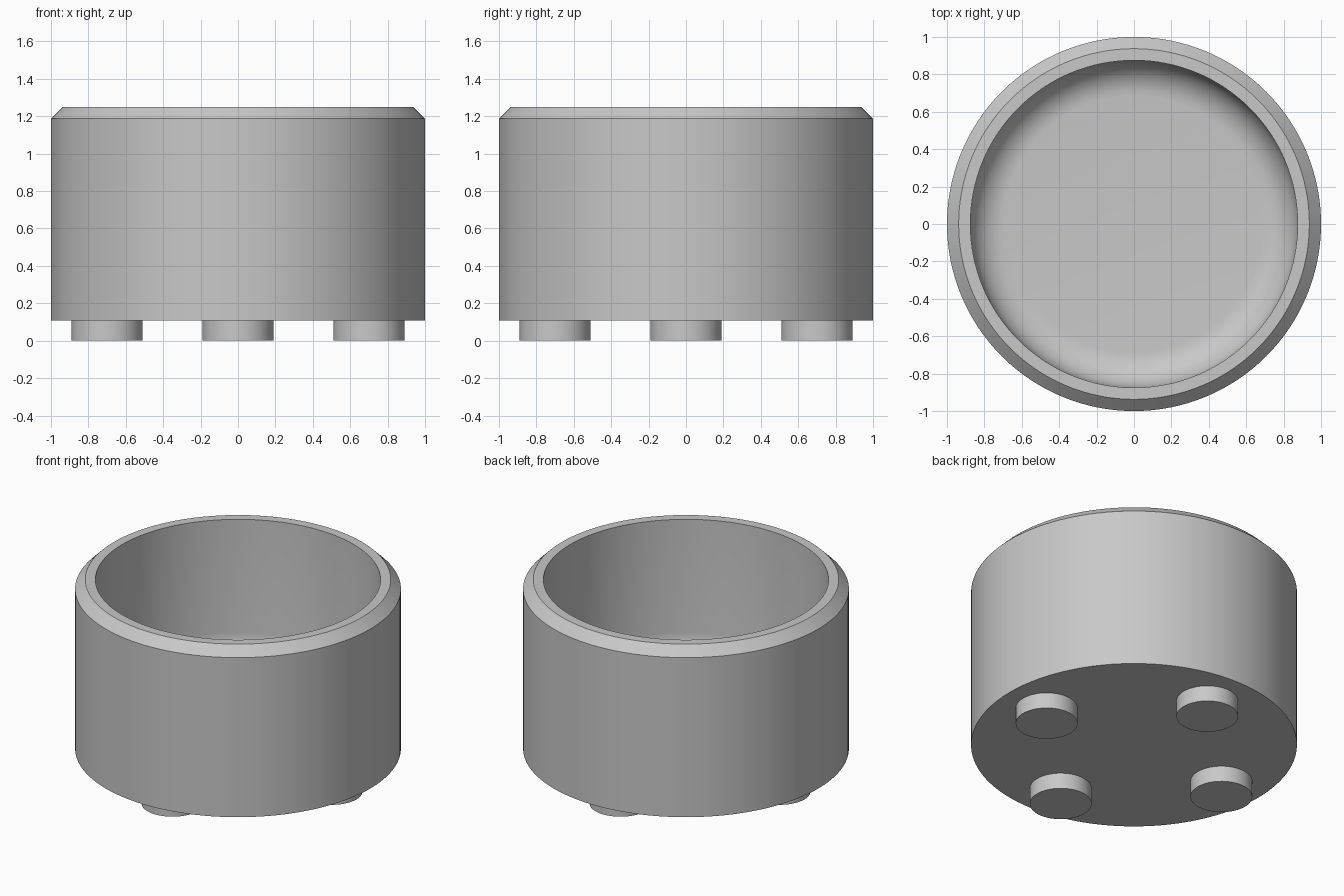
import bpy, bmesh, math
from mathutils import Matrix

if "Cube" in bpy.data.objects:
    bpy.data.objects.remove(bpy.data.objects["Cube"])

grey = bpy.data.materials.new("plain grey")
grey.diffuse_color = (0.58, 0.58, 0.58, 1)
grey.use_nodes = True
grey.node_tree.nodes["Principled BSDF"].inputs["Base Color"].default_value = grey.diffuse_color


def lathe(name, profile, steps, location=(0, 0, 0)):
    """Spin an (r, z) profile that starts and ends on the axis."""
    bm = bmesh.new()
    verts = [bm.verts.new((r, 0, z)) for r, z in profile]
    edges = [bm.edges.new(pair) for pair in zip(verts, verts[1:])]
    bmesh.ops.spin(bm, geom=verts + edges, cent=(0, 0, 0), axis=(0, 0, 1),
                   angle=math.tau, steps=steps, use_duplicate=False)
    bmesh.ops.remove_doubles(bm, verts=bm.verts, dist=1e-5)
    bmesh.ops.recalc_face_normals(bm, faces=bm.faces)
    mesh = bpy.data.meshes.new(name)
    bm.to_mesh(mesh)
    bm.free()
    mesh.materials.append(grey)
    ob = bpy.data.objects.new(name, mesh)
    ob.location = location
    bpy.context.collection.objects.link(ob)
    bpy.context.view_layer.objects.active = ob
    ob.select_set(True)
    bpy.ops.object.shade_smooth_by_angle(angle=math.radians(30))
    ob.select_set(False)
    return ob


# Cup body: flat base, straight wall, chamfered rim, filleted hollow
BASE, TOP, FLOOR = 0.107, 1.25, 0.295
INNER, FILLET, N = 0.875, 0.1875, 10
profile = [(0, BASE), (1, BASE), (1, TOP - 0.0625), (0.9375, TOP), (INNER, TOP)]
for i in range(N + 1):
    a = math.pi / 2 * i / N
    profile.append((INNER - FILLET + FILLET * math.cos(a),
                    FLOOR + FILLET - FILLET * math.sin(a)))
profile.append((0, FLOOR))
lathe("cup_body", profile, 128)

# Four round feet, one on each side
for i in range(4):
    a = i * math.pi / 2
    lathe(f"foot_{i + 1}", [(0, 0), (0.19, 0), (0.19, BASE), (0, BASE)], 48,
          (0.7 * math.cos(a), 0.7 * math.sin(a), 0))
